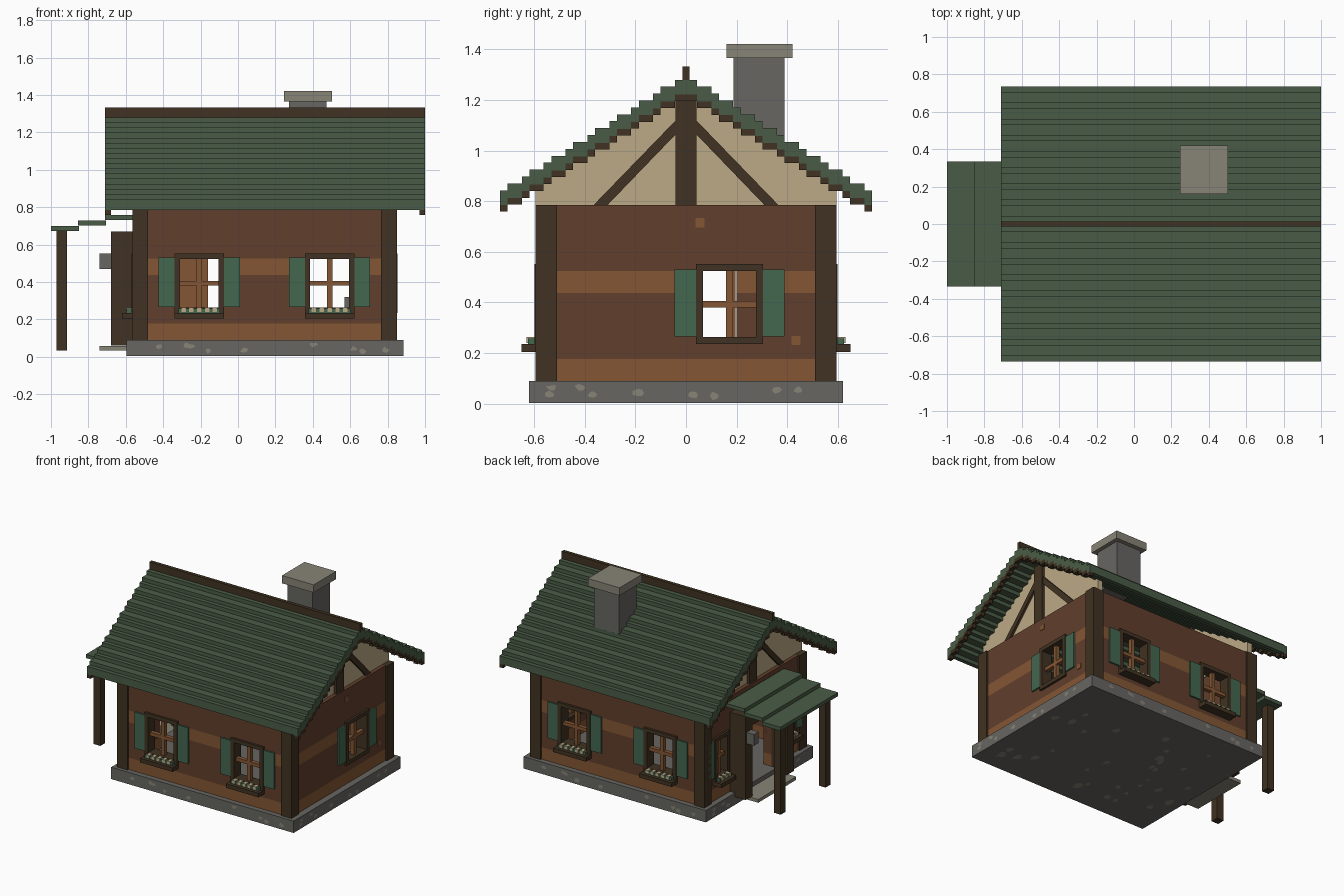
import bpy, bmesh, math, random
from mathutils import Vector

if "Cube" in bpy.data.objects:
    bpy.data.objects.remove(bpy.data.objects["Cube"])
random.seed(4)


def material(name, r, g, b):
    lin = [(c / 255 / 12.92 if c < 11 else ((c / 255 + 0.055) / 1.055) ** 2.4) for c in (r, g, b)] + [1]
    m = bpy.data.materials.new(name)
    m.use_nodes = True
    m.diffuse_color = lin
    m.node_tree.nodes["Principled BSDF"].inputs["Base Color"].default_value = lin
    return m


ROOF = material("roof green", 74, 92, 70)
SHUTTER = material("shutter green", 67, 103, 80)
TIMBER = material("dark timber", 64, 50, 34)
LOG = material("brown log", 97, 63, 44)
LIGHT = material("light log", 133, 86, 52)
PLASTER = material("cream plaster", 188, 170, 134)
STONE = material("grey stone", 103, 102, 98)
PALE = material("pale stone", 135, 132, 118)


def finish(name, bm, mat):
    bmesh.ops.recalc_face_normals(bm, faces=bm.faces)
    me = bpy.data.meshes.new(name)
    bm.to_mesh(me)
    bm.free()
    me.materials.append(mat)
    ob = bpy.data.objects.new(name, me)
    bpy.context.collection.objects.link(ob)
    return ob


def boxes(name, mat, items):
    """Object made of boxes given as two opposite corners."""
    bm = bmesh.new()
    for a, b in items:
        vs = bmesh.ops.create_cube(bm, size=1)["verts"]
        for v in vs:
            v.co = Vector([(a[k] + b[k]) / 2 + v.co[k] * abs(b[k] - a[k]) for k in range(3)])
    return finish(name, bm, mat)


def prism(name, mat, pts, x0, x1):
    """Extrude a (y, z) outline along x."""
    bm = bmesh.new()
    f = bm.faces.new([bm.verts.new((x0, y, z)) for y, z in pts])
    r = bmesh.ops.extrude_face_region(bm, geom=[f])
    bmesh.ops.translate(bm, verts=[v for v in r["geom"] if isinstance(v, bmesh.types.BMVert)], vec=(x1 - x0, 0, 0))
    return finish(name, bm, mat)


# Wall-local coordinates: u along the wall, d outward from the post face, z up
SIDES = {
    "front": lambda u, d, z: (u, -0.595 - d, z),
    "back": lambda u, d, z: (u, 0.595 + d, z),
    "left": lambda u, d, z: (0.85 + d, u, z),
    "right": lambda u, d, z: (-0.565 - d, u, z),
}


def on(side, items):
    P = SIDES[side]
    return [(P(u0, d0, z0), P(u1, d1, z1)) for u0, u1, d0, d1, z0, z1 in items]


# Foundation with pale pebbles
boxes("foundation", STONE, [((-0.595, -0.62, 0.003), (0.885, 0.62, 0.09))])
bm = bmesh.new()


def pebble(c, e1, e2, r):
    n = Vector(e1).cross(Vector(e2)) * 0.003
    ring = []
    for k in range(7):
        a = k * math.tau / 7
        s = r * random.uniform(0.6, 1.2)
        ring.append(Vector(c) + Vector(e1) * s * 1.4 * math.cos(a) + Vector(e2) * s * math.sin(a))
    bm.faces.new([bm.verts.new(p + n) for p in ring])


for i in range(32):
    pebble((random.uniform(-0.53, 0.82), random.uniform(-0.55, 0.55), 0.003), (0, 1, 0), (1, 0, 0), random.uniform(0.012, 0.03))
for i in range(9):
    x, y, z = random.uniform(-0.5, 0.8), random.uniform(-0.55, 0.55), random.uniform(0.028, 0.066)
    pebble((x, -0.62, z), (1, 0, 0), (0, 0, 1), 0.015)
    pebble((-x + 0.29, 0.62, z), (-1, 0, 0), (0, 0, 1), 0.015)
    pebble((0.885, y, z), (0, 1, 0), (0, 0, 1), 0.015)
    pebble((-0.595, -y, z), (0, -1, 0), (0, 0, 1), 0.015)
me = bpy.data.meshes.new("foundation_pebbles")
bm.to_mesh(me)
bm.free()
me.materials.append(PALE)
bpy.context.collection.objects.link(bpy.data.objects.new("foundation_pebbles", me))

# Corner posts
boxes("corner_posts", TIMBER, [((x, y, 0.09), (x + 0.085, y + 0.085, 0.785))
                               for x in (-0.565, 0.765) for y in (-0.595, 0.51)])

# Log walls: eight rows, two of them light, cut around the openings (u0, u1, z0, z1)
ROW = 0.695 / 8
long_open = [(-0.325, -0.09, 0.235, 0.54), (0.375, 0.605, 0.235, 0.54)]
OPENINGS = {"front": long_open, "back": long_open, "left": [(0.055, 0.29, 0.25, 0.54)],
            "right": [(-0.46, -0.32, 0.235, 0.54), (-0.2, 0.2, 0.09, 0.59), (0.32, 0.46, 0.235, 0.54)]}
for side, holes in OPENINGS.items():
    lo, hi = (-0.48, 0.765) if side in ("front", "back") else (-0.51, 0.51)
    cuts = sorted({round(0.09 + ROW * i, 4) for i in range(9)} | {h for o in holes for h in o[2:]})
    parts = {False: [], True: []}
    for z0, z1 in zip(cuts, cuts[1:]):
        mid = (z0 + z1) / 2
        u = lo
        for a, b, c, d in holes + [(hi, hi, 0, 9)]:
            if c < mid < d:
                parts[int((mid - 0.09) / ROW) in (0, 4)].append((u, a, -0.075, -0.012, z0, z1))
                u = b
    boxes(side + "_wall_dark_logs", LOG, on(side, parts[False]))
    boxes(side + "_wall_light_logs", LIGHT, on(side, parts[True]))
boxes("left_wall_knots", LIGHT, on("left", [(u - 0.018, u + 0.018, -0.012, -0.008, z - 0.018, z + 0.018)
                                            for u, z in ((0.055, 0.715), (0.435, 0.25))]))


def window(side, c, w, shutters=(-1, 1), sw=0.085, box=True):
    """Framed cross-bar window, half width w, with shutters and flower box."""
    name = f"{side}_window_{'a' if c < 0 else 'b'}_"
    t, z0, z1 = 0.028, 0.235, 0.552
    boxes(name + "frame", TIMBER, on(side, [
        (c - w, c - w + t, -0.08, 0.004, z0, z1), (c + w - t, c + w, -0.08, 0.004, z0, z1),
        (c - w, c + w, -0.08, 0.004, z1 - t, z1), (c - w, c + w, -0.08, 0.004, z0, z0 + t)]))
    boxes(name + "bars", LIGHT, on(side, [
        (c - 0.014, c + 0.014, -0.05, -0.02, z0, z1), (c - w + t, c + w - t, -0.05, -0.02, 0.38, 0.406)]))
    boxes(name + "shutters", SHUTTER, on(side, [
        (c + s * w, c + s * (w + sw), -0.02, 0.0, 0.265, 0.53) for s in shutters]))
    if box:
        boxes(name + "flower_box", TIMBER, on(side, [(c - w, c + w, -0.02, 0.055, 0.205, 0.235)]))
        boxes(name + "plants", SHUTTER, on(side, [(c - w + 0.02, c + w - 0.02, 0, 0.03, 0.235, 0.258)]))
        n = 5 if w > 0.1 else 3
        boxes(name + "flowers", PLASTER, on(side, [
            (u - 0.012, u + 0.012, 0.004, 0.035, 0.24, 0.263)
            for u in [c + (k - (n - 1) / 2) * 0.042 for k in range(n)]]))


for s in ("front", "back"):
    window(s, -0.207, 0.132)
    window(s, 0.49, 0.132)
window("left", 0.172, 0.132, box=False)
window("right", 0.39, 0.085, (1,), 0.06)
window("right", -0.39, 0.085, (-1,), 0.06)

# Gables: plaster panel, king post and two braces at each end
UNDER = [(0.595, 0.785), (0.595, 0.872), (0, 1.25), (-0.595, 0.872), (-0.595, 0.785)]
for end, face, s in (("left", 0.81, 1), ("right", -0.525, -1)):
    prism(end + "_gable_panel", PLASTER, UNDER, face - s * 0.04, face)
    prism(end + "_gable_post", TIMBER, [(-0.042, 0.785), (0.042, 0.785), (0.042, 1.22), (-0.042, 1.22)], face, face + s * 0.02)
    for k, nm in ((1, "back"), (-1, "front")):
        prism(f"{end}_gable_{nm}_brace", TIMBER,
              [(k * 0.365, 0.785), (k * 0.31, 0.785), (k * 0.04, 1.065), (k * 0.04, 1.12)], face, face + s * 0.015)

# Stepped roof
STEPS = 17
edges = [0.735]
for i in range(STEPS - 1):
    edges.append(edges[-1] - (0.03 if i % 2 == 0 else 0.0564))


def stairs(offset):
    half = []
    for i, y in enumerate(edges):
        z = 0.843 + i * 0.0273 + offset
        half += [(y, z), (edges[i + 1], z)] if i < STEPS - 1 else [(y, z)]
    return half + [(-y, z) for y, z in reversed(half)]


def band(top, bottom):
    return stairs(top) + stairs(bottom)[::-1]


prism("roof", ROOF, band(0, -0.058), -0.71, 1.0)
for nm, x in (("left", 0.97), ("right", -0.71)):
    prism(nm + "_gable_trim", TIMBER, band(-0.058, -0.084), x, x + 0.03)
boxes("roof_ridge", TIMBER, [((-0.71, -0.013, 1.27), (1.0, 0.013, 1.333))])

# Chimney
boxes("chimney", STONE, [((0.272, 0.187, 1.06), (0.473, 0.389, 1.37))])
boxes("chimney_cap", PALE, [((0.245, 0.16, 1.365), (0.502, 0.42, 1.422))])

# Porch: stepped canopy, posts, doorstep
boxes("porch_roof", ROOF, [((-1.0 + 0.145 * i, -0.335, 0.673 + 0.029 * i),
                            (-0.85 + 0.145 * i, 0.335, 0.7 + 0.029 * i)) for i in range(3)])
boxes("porch_posts", TIMBER, [((-0.97, y - 0.028, 0.033), (-0.915, y + 0.028, 0.68)) for y in (-0.26, 0.26)])
boxes("doorstep", PALE, [((-0.74, -0.22, 0.033), (-0.59, 0.22, 0.057))])

# Doorway surround, open door leaf and lamp
boxes("door_frame", TIMBER, [((-0.68, -0.28, 0.06), (-0.5, -0.2, 0.67)), ((-0.68, 0.2, 0.06), (-0.5, 0.28, 0.67)),
                             ((-0.68, -0.28, 0.58), (-0.5, 0.28, 0.67))])
boxes("door_leaf", LIGHT, [((-0.5, 0.16, 0.095), (-0.16, 0.195, 0.575))])
boxes("door_lamp", STONE, [((-0.74, 0.215, 0.47), (-0.68, 0.27, 0.552))])

# Small stone stove inside
boxes("stove", STONE, [((0.57, -0.4, 0.09), (0.75, -0.12, 0.32))])
